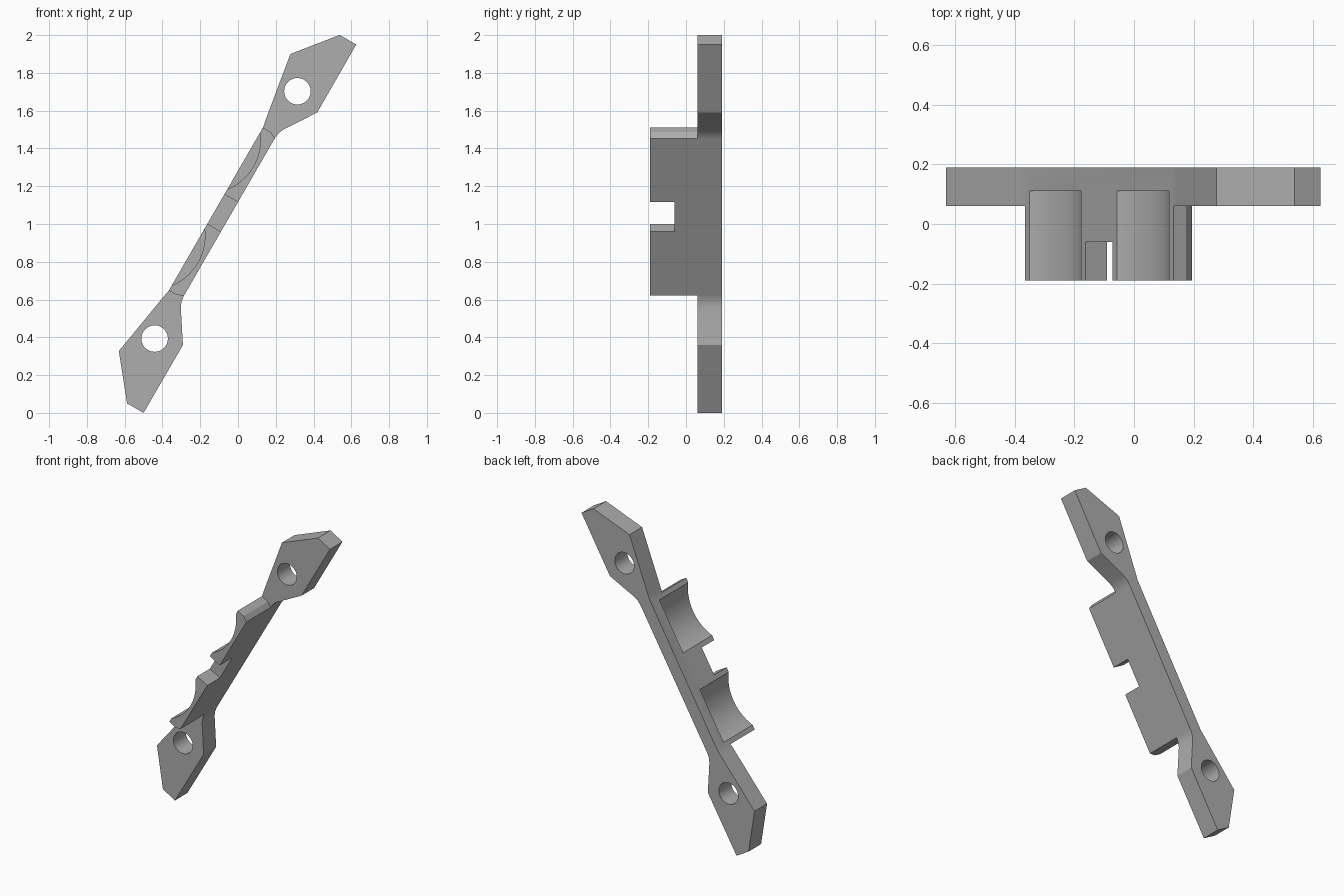
import bpy, bmesh, math

if "Cube" in bpy.data.objects:
    bpy.data.objects.remove(bpy.data.objects["Cube"])

C, S = math.cos(math.radians(60)), math.sin(math.radians(60))
MID = 0.876                        # centre of the bar measured along its length
EDGE_LOW, EDGE_HIGH = 0.558, 0.641 # the two long faces of the bar

grey = bpy.data.materials.new("plain_grey")
grey.use_nodes = True
colour = (0.42, 0.42, 0.42, 1)
grey.diffuse_color = colour
grey.node_tree.nodes["Principled BSDF"].inputs["Base Color"].default_value = colour


def prism(name, outline, y0, y1):
    """Extrude an outline of (along, across) points, leaning at 60 degrees, in y."""
    bm = bmesh.new()
    verts = []
    for u, t in outline:
        s = u + MID
        verts.append(bm.verts.new((C * s - S * t, y0, S * s + C * t)))
    face = bm.faces.new(verts)
    out = bmesh.ops.extrude_face_region(bm, geom=[face])
    moved = [g for g in out["geom"] if isinstance(g, bmesh.types.BMVert)]
    bmesh.ops.translate(bm, verts=moved, vec=(0, y1 - y0, 0))
    bmesh.ops.recalc_face_normals(bm, faces=bm.faces)
    mesh = bpy.data.meshes.new(name)
    bm.to_mesh(mesh)
    bm.free()
    mesh.materials.append(grey)
    obj = bpy.data.objects.new(name, mesh)
    bpy.context.collection.objects.link(obj)
    return obj


def circle(u, t, r, n):
    return [(u + r * math.cos(2 * math.pi * i / n),
             t + r * math.sin(2 * math.pi * i / n)) for i in range(n)]


def mirrored(half):
    """Complete an outline that is symmetric about the middle of the bar."""
    return half + [(-u, t) for u, t in reversed(half)]


def combine(target, tool, operation):
    mod = target.modifiers.new(operation.lower(), "BOOLEAN")
    mod.operation = operation
    mod.solver = "EXACT"
    mod.object = tool
    bpy.context.view_layer.objects.active = target
    bpy.ops.object.modifier_apply(modifier=mod.name)
    bpy.data.objects.remove(tool)


# Back plate: slim bar with a pointed mounting tab at each end
tab = [(0.487, EDGE_LOW), (0.517, 0.553), (0.543, 0.542), (0.711, 0.432),
       (1.126, 0.433), (1.126, 0.534), (0.908, 0.710),
       (0.535, 0.648), (0.50, EDGE_HIGH)]
bracket = prism("bracket", mirrored(tab), 0.06, 0.19)

# Web that stands forward from the bar, with bevelled ends
web_end = [(0.48, EDGE_LOW), (0.498, 0.592), (0.498, EDGE_HIGH)]
combine(bracket, prism("web", mirrored(web_end), -0.19, 0.19), "UNION")

# Notch in the middle of the web
notch = mirrored([(0.09, 0.4), (0.09, 0.8)])
combine(bracket, prism("notch_cutter", notch, -0.4, -0.06), "DIFFERENCE")

# Curved cradles and screw holes on both sides
for side in (-1, 1):
    cradle = circle(side * 0.294, 0.582 + 0.285, 0.285, 96)
    combine(bracket, prism("cradle_cutter", cradle, -0.4, 0.11), "DIFFERENCE")
    hole = circle(side * 0.756, 0.579, 0.07, 48)
    combine(bracket, prism("hole_cutter", hole, -0.4, 0.4), "DIFFERENCE")

# Smooth curved walls, sharp corners
bpy.ops.object.select_all(action="DESELECT")
bracket.select_set(True)
bpy.context.view_layer.objects.active = bracket
bpy.ops.object.shade_smooth_by_angle(angle=math.radians(20))
